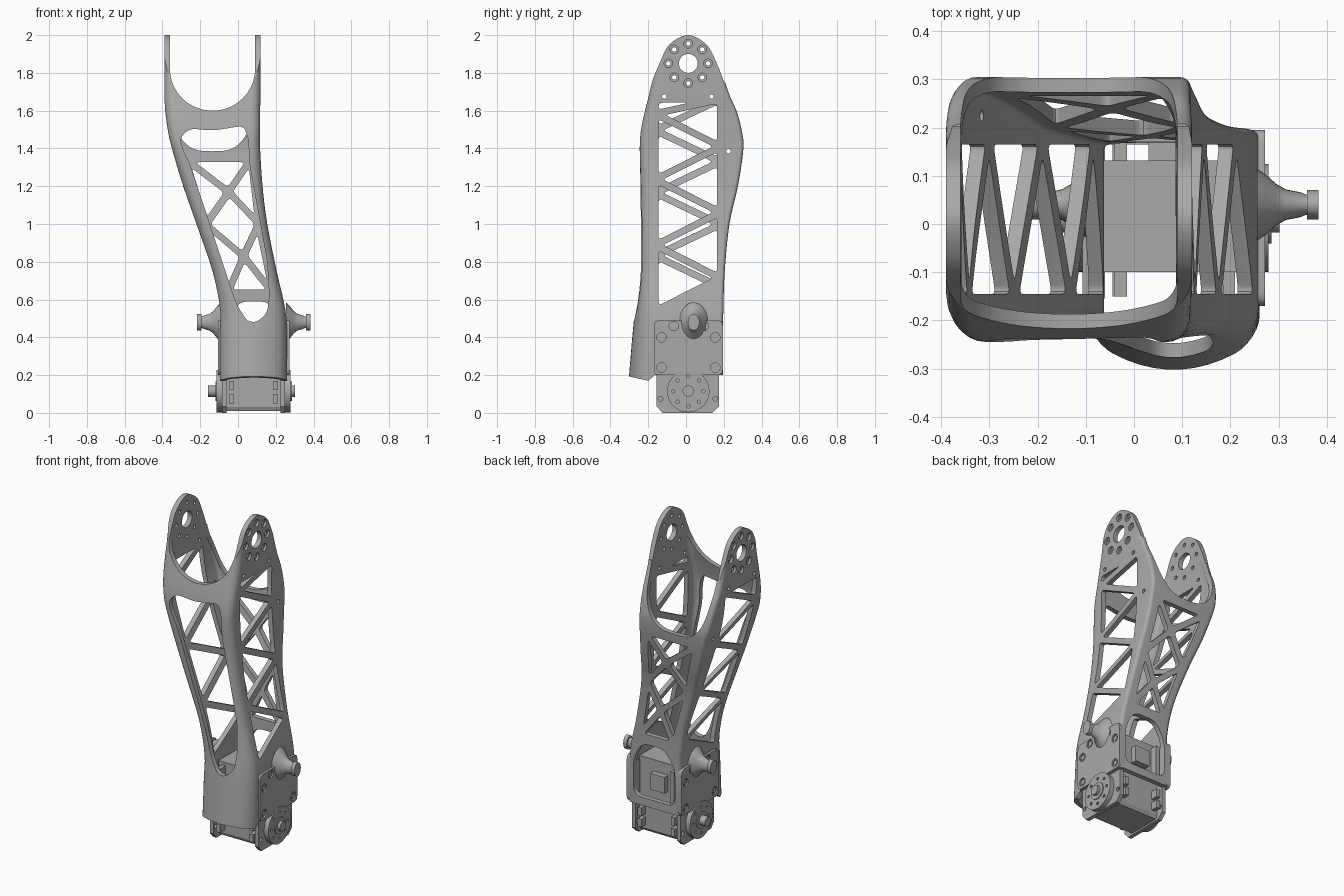
import bpy, bmesh
from math import sin, cos, pi, radians
from mathutils import Vector

if "Cube" in bpy.data.objects:
    bpy.data.objects.remove(bpy.data.objects["Cube"])

grey = bpy.data.materials.new("machined grey")
grey.use_nodes = True
grey.diffuse_color = (0.4, 0.4, 0.4, 1)
grey.node_tree.nodes["Principled BSDF"].inputs["Base Color"].default_value = (0.4, 0.4, 0.4, 1)


def finish(name, bm):
    bmesh.ops.recalc_face_normals(bm, faces=bm.faces)
    mesh = bpy.data.meshes.new(name)
    bm.to_mesh(mesh)
    bm.free()
    mesh.materials.append(grey)
    obj = bpy.data.objects.new(name, mesh)
    bpy.context.collection.objects.link(obj)
    return obj


def activate(obj):
    bpy.ops.object.select_all(action='DESELECT')
    obj.select_set(True)
    bpy.context.view_layer.objects.active = obj


def smooth(obj):
    activate(obj)
    bpy.ops.object.shade_smooth_by_angle(angle=radians(32))


def boolean(obj, cutter, operation='DIFFERENCE'):
    mod = obj.modifiers.new("cut", 'BOOLEAN')
    mod.object, mod.operation, mod.solver = cutter, operation, 'EXACT'
    activate(obj)
    bpy.ops.object.modifier_apply(modifier=mod.name)
    bpy.data.objects.remove(cutter)


def prism(name, items):
    """Extrude each (outline, axis, start, end) along x or y into one object."""
    bm = bmesh.new()
    for pts, axis, a, b in items:
        ends = [[bm.verts.new((d, p[0], p[1]) if axis == 'x' else (p[0], d, p[1]))
                 for p in pts] for d in (a, b)]
        bm.faces.new(ends[0])
        bm.faces.new(ends[1])
        for i in range(len(pts)):
            j = (i + 1) % len(pts)
            bm.faces.new((ends[0][i], ends[0][j], ends[1][j], ends[1][i]))
    return finish(name, bm)


def spline(pts, steps):
    """Sample a smooth curve through points of any dimension."""
    out = []
    for i in range(len(pts) - 1):
        quad = [pts[max(i - 1, 0)], pts[i], pts[i + 1], pts[min(i + 2, len(pts) - 1)]]
        for s in range(steps):
            t = s / steps
            out.append(tuple(b + 0.5 * t * (c - a + t * (2*a - 5*b + 4*c - d + t * (3*(b - c) + d - a)))
                             for a, b, c, d in zip(*quad)))
    return out + [pts[-1]]


def circle(u, v, r, n=20):
    return [(u + r * cos(2*pi*i/n), v + r * sin(2*pi*i/n)) for i in range(n)]


def rect(u0, u1, v0, v1):
    return [(u0, v0), (u1, v0), (u1, v1), (u0, v1)]


def rounded(pts, r):
    out = []
    for i, p in enumerate(pts):
        p, a, b = Vector(p), Vector(pts[i - 1]), Vector(pts[(i + 1) % len(pts)])
        a = p + (a - p).normalized() * min(r, 0.4 * (a - p).length)
        b = p + (b - p).normalized() * min(r, 0.4 * (b - p).length)
        out += [a*(1-t)**2 + 2*p*t*(1-t) + b*t*t for t in (0, .25, .5, .75, 1)]
    return out


def cell(pts, gap=0.018):
    """Truss opening: shrink a polygon by the half strut width, round its corners."""
    pts = [Vector(p) for p in pts]
    n = len(pts)
    # Weights give the incentre of a triangle
    sides = [(pts[(i + 1) % n] - pts[i - 1 if n == 3 else i]).length for i in range(n)]
    area = 0.5 * abs(sum(pts[i - 1].x * pts[i].y - pts[i].x * pts[i - 1].y for i in range(n)))
    mid = sum((p * s for p, s in zip(pts, sides)), Vector((0, 0))) / sum(sides)
    k = 1 - gap * sum(sides) / (2 * area)
    return rounded([mid + (p - mid) * k for p in pts], 0.02)


# Hollow leg shell: height, left, right, front, back, front bulge
stations = spline([
    (.10, -.095, .26, -.31, .195, .07), (.40, -.095, .26, -.285, .195, .06),
    (.55, -.095, .25, -.27, .198, .05), (.75, -.135, .205, -.25, .205, .03),
    (1.0, -.22, .155, -.245, .23, .015), (1.2, -.29, .13, -.245, .275, .01),
    (1.4, -.35, .117, -.245, .304, 0), (1.5, -.372, .117, -.238, .294, 0),
    (1.6, -.385, .117, -.217, .267, 0), (1.7, -.39, .12, -.192, .224, 0),
    (1.85, -.39, .12, -.165, .185, 0), (2.05, -.39, .12, -.165, .185, 0)], 4)
WALL = 0.03


def loft(name, inset, radii):
    """Radii run front left, back left, back right, front right."""
    bm = bmesh.new()
    rings = []
    for k, (z, x0, x1, y0, y1, bulge) in enumerate(stations):
        z += inset * ((k == len(stations) - 1) - (k == 0))
        mid, half = (x0 + x1) / 2, (x1 - x0) / 2
        x0, x1, y0, y1 = x0 + inset, x1 - inset, y0 + inset, y1 - inset
        ring = []
        for q, r in enumerate(radii):
            cx = x1 - r if q < 2 else x0 + r
            cy = y1 - r if q in (1, 2) else y0 + r
            for i in range(7):
                a = pi / 2 * (q - 1 + i / 6)
                ring.append((cx + r * cos(a), cy + r * sin(a)))
        r = radii[0]
        ring += [(x0 + r + (x1 - x0 - 2*r) * i / 9, y0) for i in range(1, 9)]
        rings.append([bm.verts.new((x, y + bulge * ((x - mid) / half)**2 * (y1 - y) / (y1 - y0), z))
                      for x, y in ring])
    for lo, hi in zip(rings, rings[1:]):
        for i in range(len(lo)):
            j = (i + 1) % len(lo)
            bm.faces.new((lo[i], lo[j], hi[j], hi[i]))
    bm.faces.new(rings[0])
    bm.faces.new(rings[-1])
    return finish(name, bm)


shell = loft("leg_shell", 0, (.05, .02, .03, .05))
boolean(shell, loft("cavity", WALL, (.03, .012, .015, .03)))

# Rounded ear tops seen from the side, with the stepped lower edge
ears = spline([(.202, 1.75), (.163, 1.85), (.108, 1.95), (.01, 2.0), (-.088, 1.95),
               (-.14, 1.85), (-.182, 1.75)], 6)
ears += [(-.4, 1.74), (-.4, .215), (-.2, .17), (-.165, .2), (.4, .2), (.4, 1.74)]
boolean(shell, prism("outline", [(ears, 'x', -.6, .6)]), 'INTERSECT')


# Fork cut, front opening, back truss and back arch
def fork(bottom, power):
    pts = [(-.36, 2.2)]
    for i in range(33):
        c, s = cos(pi * i / 32), sin(pi * i / 32)
        u = abs(c) ** (2 / power) * (1 if c > 0 else -1)
        pts.append((-.135 - .225 * u, 1.82 - (1.82 - bottom) * abs(s) ** (2 / power)))
    return pts + [(.09, 2.2)]


opening = [(-.255, 1.32), (-.03, .64), (0, .56), (.05, .485), (.1, .48), (.155, .53), (.165, .62), (.155, .8),
           (.1, 1.1), (.06, 1.32), (.055, 1.45), (.03, 1.52), (-.13, 1.495), (-.255, 1.505), (-.305, 1.46),
           (-.295, 1.4)]
TL, TR, ML, MR, BL, BR = (-.28, 1.345), (.07, 1.345), (-.17, 1.0), (.11, 1.0), (-.055, .635), (.185, .635)
C1, C2 = (-.05, 1.17), (.03, .83)
back = [(TL, TR, C1), (TL, C1, ML), (TR, C1, MR), (ML, C1, MR, C2), (ML, C2, BL), (MR, C2, BR), (BL, C2, BR)]
cuts = [(fork(1.6, 2), 'y', -.4, -.01), (fork(1.385, 3), 'y', .01, .4),
        (rounded(opening, .03), 'y', -.4, -.17)]
cuts += [(cell(c), 'y', .166, .4) for c in back]
cuts.append((rounded([(-.06, .25), (.225, .25), (.225, .48), (.165, .59), (.005, .59), (-.06, .48)], .05),
             'y', .16, .4))
boolean(shell, prism("front_back_cutter", cuts))


# Zigzag truss of one side wall, from the bottom front node upwards
def truss(start, step, end):
    front, rear, top = -.163, .183, 1.66
    nodes = [((front, rear)[k % 2], start + step * k) for k in range(7)] + [(rear, top)]
    cells = [nodes[k:k + 3] for k in range(6)] + [[nodes[6], nodes[7], (front, top)]]
    return [(cell(c), 'x', 0, end) for c in cells]


HUB = (.012, 1.85)
bolts = circle(*HUB, .105, 8)
cuts = truss(.54, .174, .6) + truss(.5, .166, -.6)
cuts += [(circle(*p, .012, 12), 'x', -.6, .6) for p in bolts + [(-.115, 1.675), (.135, 1.675), (.225, 1.385)]]
cuts.append((circle(*HUB, .05, 28), 'x', -.6, .6))
boolean(shell, prism("side_cutter", cuts))
boolean(shell, prism("counterbores", [(circle(*p, .023, 16), 'x', a, b) for p in bolts
                                      for a, b in ((-.5, -.376), (.106, .3))]))
smooth(shell)

# Mounting plates, pegs, screws and horns on both sides
for side, face, tag in ((1, .255, "left"), (-1, -.09, "right")):
    def at(d):
        return face + side * d

    plate = prism(tag + "_mount_plate", [(rounded(rect(-.17, .195, .2, .49), .03), 'x', at(-.025), at(.017))])
    spots = [(-.065, .46), (.095, .46), (-.13, .4), (.155, .4), (-.13, .24), (.155, .24)]
    boolean(plate, prism("screw_pockets", [(circle(*p, .025), 'x', at(.008), at(.1)) for p in spots]))
    smooth(plate)
    smooth(prism(tag + "_screws", [(circle(*p, .016, 12), 'x', at(0), at(.014)) for p in spots]))

    # Flared peg turned around the x axis
    bm = bmesh.new()
    rings = []
    for d, r in [(0, .105), (.02, .085), (.04, .06), (.06, .044), (.09, .036), (.1, .03), (.104, .03),
                 (.104, .043), (.128, .043)]:
        rings.append([bm.verts.new((at(d), u, v)) for u, v in
                      [(.04 + .72 * a, .48 + b) for a, b in circle(0, 0, r, 24)]])
    for lo, hi in zip(rings, rings[1:]):
        for i in range(24):
            bm.faces.new((lo[i], lo[i-1], hi[i-1], hi[i]))
    bm.faces.new(rings[0])
    bm.faces.new(rings[-1])
    smooth(finish(tag + "_peg", bm))

    horn = prism(tag + "_horn", [(circle(.012, .115, .112, 40), 'x', at(-.01), at(.024))])
    boolean(horn, prism("horn_holes", [(circle(*p, .009, 10), 'x', at(.005), at(.1))
                                       for p in circle(.012, .115, .08, 8)]))
    smooth(horn)
    tip = .047 if side > 0 else .07
    smooth(prism(tag + "_horn_hub", [(circle(.012, .115, .052, 28), 'x', at(.02), at(.03)),
                                     (circle(.012, .115, .03, 20), 'x', at(.03), at(tip))]))

    # Chamfered actuator side frame with its screw holes
    frame = prism(tag + "_actuator_frame", [([(-.125, 0), (.14, 0), (.175, .035), (.175, .45), (-.155, .45),
                                              (-.155, .035)], 'x', at(-.03), at(-.005))])
    boolean(frame, prism("frame_holes", [(circle(u, .075, .013, 12), 'x', at(-.1), at(.1))
                                         for u in (-.135, .155)]))

# Actuator body, mounting flange, rear connector and tabs
prism("actuator_body", [([(-.09, .01), (.12, .01), (.132, .03), (.132, .47), (-.1, .47), (-.1, .03)],
                         'x', -.065, .23)])
prism("actuator_flange", [(rect(-.15, .175, .25, .45), 'x', -.04, -.015)])
prism("rear_connector", [(rect(.03, .13, .3, .4), 'y', .13, .17)])
prism("actuator_tabs", [(rect(x, x + .025, z, z + .05), 'y', y, y + .05) for x in (-.045, .185)
                        for z in (.05, .12) for y in (-.15, .125)])
